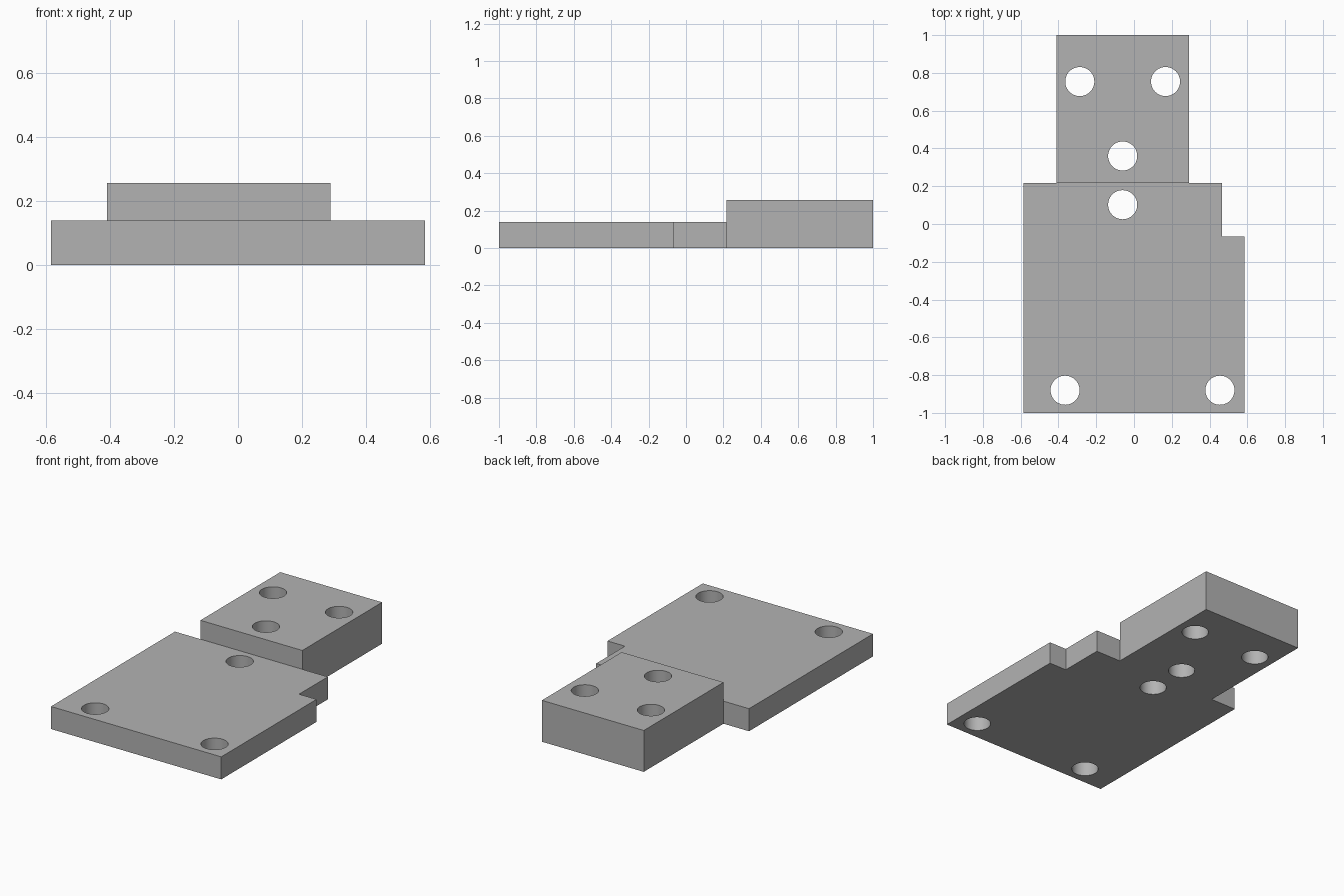
import bpy, bmesh, math

old = bpy.data.objects.get("Cube")
if old:
    bpy.data.objects.remove(old, do_unlink=True)

PLATE_TOP, BLOCK_TOP = 0.14, 0.257
HOLE_RADIUS = 0.077
HOLES = [(-0.287, 0.754), (0.167, 0.754), (-0.06, 0.36),
         (-0.06, 0.102), (-0.365, -0.88), (0.455, -0.88)]

grey = bpy.data.materials.new("plain_grey")
grey.use_nodes = True
colour = (0.45, 0.45, 0.45, 1)
grey.diffuse_color = colour
grey.node_tree.nodes["Principled BSDF"].inputs["Base Color"].default_value = colour


def make_object(name, bm):
    mesh = bpy.data.meshes.new(name)
    bm.to_mesh(mesh)
    bm.free()
    obj = bpy.data.objects.new(name, mesh)
    bpy.context.collection.objects.link(obj)
    mesh.materials.append(grey)
    return obj


def raise_faces(bm, faces, height):
    result = bmesh.ops.extrude_face_region(bm, geom=faces)["geom"]
    verts = [g for g in result if isinstance(g, bmesh.types.BMVert)]
    bmesh.ops.translate(bm, verts=verts, vec=(0, 0, height))
    return [g for g in result if isinstance(g, bmesh.types.BMFace)]


# Notched plate and the narrower tongue behind it, sharing one edge
bm = bmesh.new()
plate = [bm.verts.new((x, y, 0)) for x, y in [
    (-0.585, -1), (0.585, -1), (0.585, -0.065), (0.465, -0.065),
    (0.465, 0.217), (0.29, 0.217), (-0.41, 0.217), (-0.585, 0.217)]]
back = [bm.verts.new((x, 1, 0)) for x in (0.29, -0.41)]
bm.faces.new(plate)
bm.faces.new([plate[6], plate[5]] + back)
tops = raise_faces(bm, bm.faces[:], PLATE_TOP)

# Thicker block on the tongue
tongue = max(tops, key=lambda f: f.calc_center_median().y)
raise_faces(bm, [tongue], BLOCK_TOP - PLATE_TOP)
bmesh.ops.recalc_face_normals(bm, faces=bm.faces[:])
bmesh.ops.dissolve_limit(bm, angle_limit=math.radians(1),
                         verts=bm.verts[:], edges=bm.edges[:])
bracket = make_object("mounting_bracket", bm)

# Round through holes
bm = bmesh.new()
for x, y in HOLES:
    pin = bmesh.ops.create_cone(bm, cap_ends=True, segments=48, depth=1,
                                radius1=HOLE_RADIUS, radius2=HOLE_RADIUS)
    bmesh.ops.translate(bm, verts=pin["verts"], vec=(x, y, 0))
cutter = make_object("hole_cutter", bm)
cutter.hide_render = True

cut = bracket.modifiers.new("holes", "BOOLEAN")
cut.operation = "DIFFERENCE"
cut.solver = "EXACT"
cut.object = cutter
bpy.ops.object.select_all(action="DESELECT")
bracket.select_set(True)
bpy.context.view_layer.objects.active = bracket
bpy.ops.object.modifier_apply(modifier=cut.name)
bpy.data.objects.remove(cutter, do_unlink=True)

# Smooth hole walls, crisp outer edges
bpy.ops.object.shade_smooth_by_angle(angle=math.radians(30))
